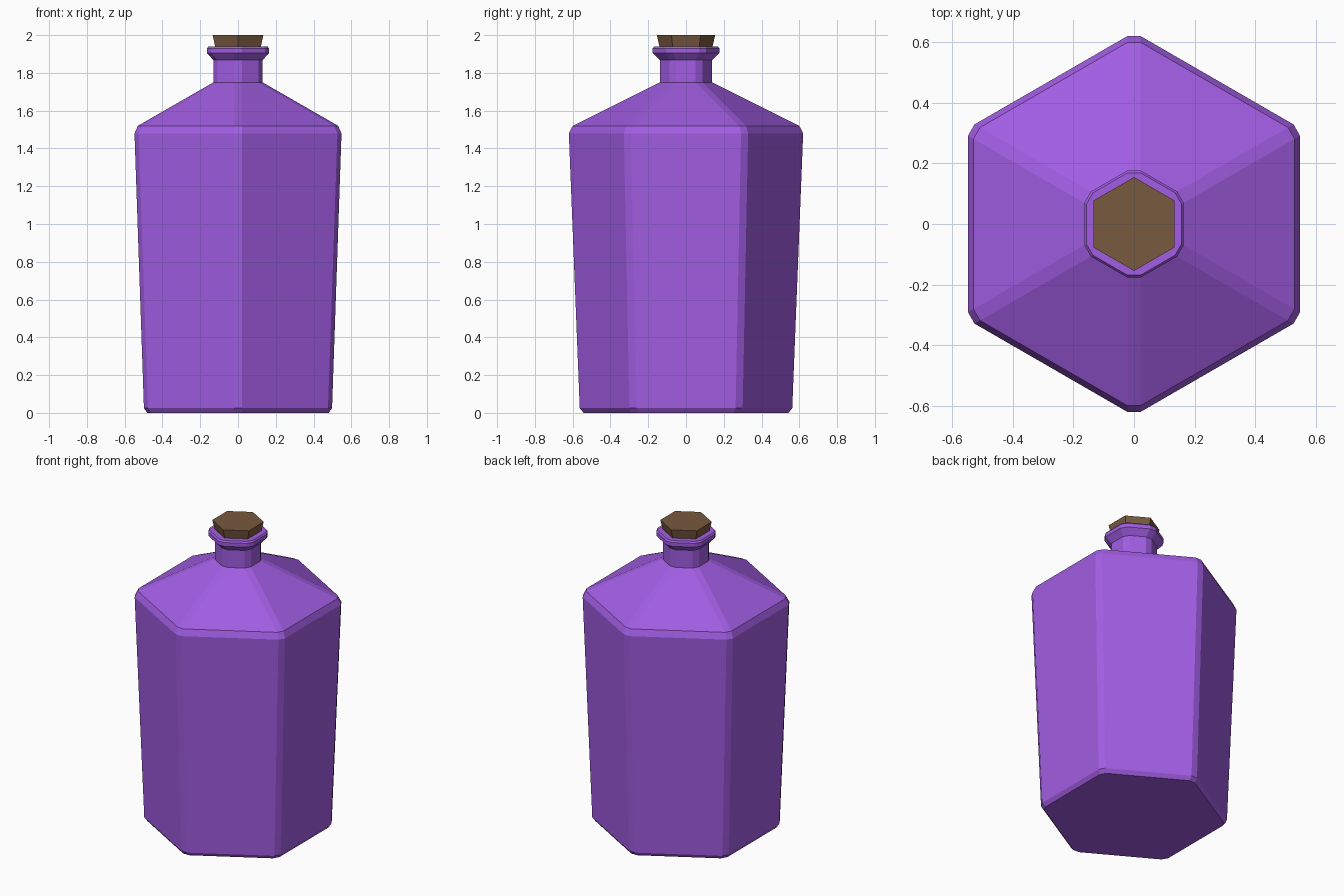
import bpy, bmesh
from math import cos, sin, radians

if "Cube" in bpy.data.objects:
    bpy.data.objects.remove(bpy.data.objects["Cube"])

C30 = cos(radians(30))


def ring(apothem, z, cut):
    """Hexagon with points on +-y, each corner trimmed by 'cut' along its edges."""
    r = apothem / C30
    corners = [(r * cos(radians(30 + 60 * i)), r * sin(radians(30 + 60 * i))) for i in range(6)]
    if cut == 0:
        return [(x, y, z) for x, y in corners]
    pts = []
    for i, (x, y) in enumerate(corners):
        for nx, ny in (corners[i - 1], corners[(i + 1) % 6]):
            f = cut / r  # hexagon side length equals r
            pts.append((x + (nx - x) * f, y + (ny - y) * f, z))
    return pts


def loft(name, profile, color):
    """Stack rings of (apothem, z, corner cut) into a closed flat-shaded solid."""
    bm = bmesh.new()
    rings = [[bm.verts.new(p) for p in ring(*row)] for row in profile]
    for a, b in zip(rings, rings[1:]):
        n = len(a)
        for i in range(n):
            j = (i + 1) % n
            bm.faces.new((a[i], a[j], b[j], b[i]))
    bm.faces.new(rings[0][::-1])
    bm.faces.new(rings[-1])
    bmesh.ops.recalc_face_normals(bm, faces=bm.faces)
    me = bpy.data.meshes.new(name)
    bm.to_mesh(me)
    bm.free()
    mat = bpy.data.materials.new(name + "_material")
    mat.diffuse_color = color
    mat.use_nodes = True
    mat.node_tree.nodes["Principled BSDF"].inputs["Base Color"].default_value = mat.diffuse_color
    me.materials.append(mat)
    ob = bpy.data.objects.new(name, me)
    bpy.context.collection.objects.link(ob)
    return ob


# Glass body: base chamfer, tapered sides, shoulder, neck and flared lip
loft("bottle", [
    (0.48, 0.0, 0.025), (0.498, 0.025, 0.025),
    (0.548, 1.48, 0.025), (0.53, 1.52, 0.025),
    (0.13, 1.75, 0.025), (0.13, 1.867, 0.025),
    (0.164, 1.905, 0.025), (0.164, 1.93, 0.025), (0.157, 1.94, 0.025),
], (0.36, 0.11, 0.77, 1))

# Tapered stopper
loft("cork", [(0.105, 1.86, 0), (0.134, 2.0, 0)], (0.19, 0.10, 0.05, 1))
